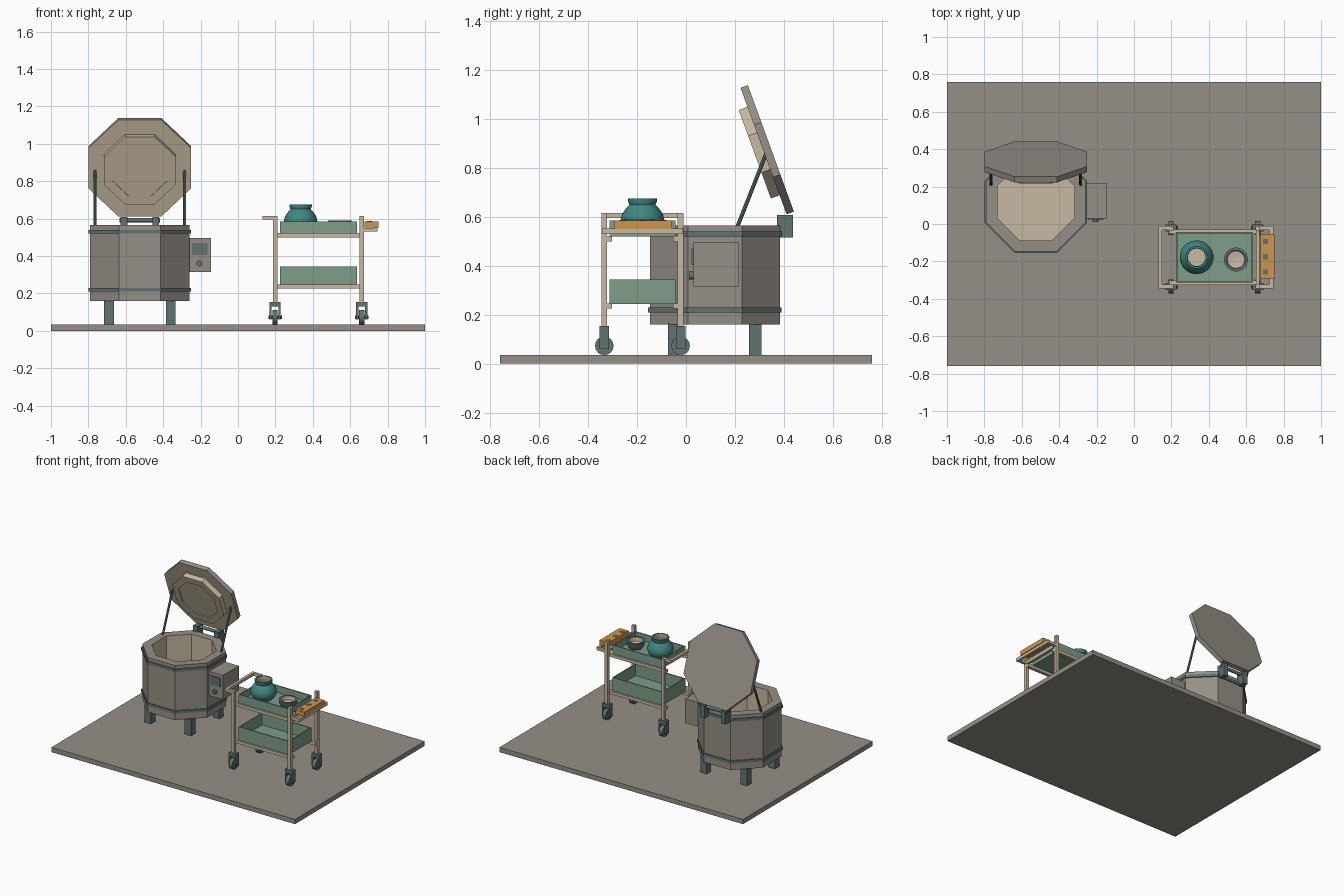
import bpy, bmesh
from math import cos, sin, pi, radians
from mathutils import Vector, Matrix

cube = bpy.data.objects.get("Cube")
if cube:
    bpy.data.objects.remove(cube, do_unlink=True)


def material(name, *rgb):
    m = bpy.data.materials.new(name)
    m.use_nodes = True
    m.diffuse_color = (*rgb, 1)
    m.node_tree.nodes["Principled BSDF"].inputs["Base Color"].default_value = (*rgb, 1)
    return m


GRAY = material("warm_gray", 0.30, 0.275, 0.24)
STEEL = material("dark_steel", 0.12, 0.17, 0.17)
CREAM = material("cream", 0.57, 0.49, 0.36)
GREEN = material("sage_green", 0.21, 0.34, 0.25)
TEAL = material("teal_glaze", 0.05, 0.24, 0.22)
ORANGE = material("orange_wood", 0.62, 0.30, 0.07)


def finish(name, bm, mats, smooth=False):
    bmesh.ops.recalc_face_normals(bm, faces=bm.faces)
    me = bpy.data.meshes.new(name)
    bm.to_mesh(me)
    bm.free()
    for m in mats:
        me.materials.append(m)
    ob = bpy.data.objects.new(name, me)
    bpy.context.collection.objects.link(ob)
    if smooth:
        bpy.ops.object.select_all(action="DESELECT")
        ob.select_set(True)
        bpy.context.view_layer.objects.active = ob
        bpy.ops.object.shade_smooth_by_angle(angle=radians(40))
    return ob


def box(name, x, y, z, mat, hollow=None):
    """Box from (low, high) ranges; hollow = (wall, depth) opens the top."""
    bm = bmesh.new()
    spans = (x, y, z)
    mid = Vector([(a + b) / 2 for a, b in spans])
    size = [b - a for a, b in spans]
    bmesh.ops.create_cube(bm, size=1, matrix=Matrix.Translation(mid) @ Matrix.Diagonal((*size, 1)))
    if hollow:
        top = max(bm.faces, key=lambda f: f.calc_center_median().z)
        bmesh.ops.inset_region(bm, faces=[top], thickness=hollow[0])
        inner = bmesh.ops.extrude_discrete_faces(bm, faces=[top])["faces"]
        bmesh.ops.translate(bm, verts=inner[0].verts, vec=(0, 0, -hollow[1]))
    return finish(name, bm, [mat])


def around(c, half):
    return (c - half, c + half)


def lathe(name, profile, sides, mats, loc, segment_mats=None, smooth=False):
    """Revolve (radius, height) points; octagon radii are measured to the flats."""
    bm = bmesh.new()
    k = 1 / cos(pi / sides) if sides == 8 else 1
    rings = []
    for r, z in profile:
        ring = []
        for i in range(sides):
            a = 2 * pi * (i + 0.5) / sides
            ring.append(bm.verts.new((r * k * cos(a), r * k * sin(a), z)))
        rings.append(ring)
    for s in range(len(rings) - 1):
        for i in range(sides):
            j = (i + 1) % sides
            f = bm.faces.new((rings[s][i], rings[s][j], rings[s + 1][j], rings[s + 1][i]))
            f.material_index = segment_mats[s] if segment_mats else 0
    bmesh.ops.remove_doubles(bm, verts=bm.verts, dist=1e-5)
    ob = finish(name, bm, mats, smooth)
    ob.location = loc
    return ob


def rod(name, a, b, radius, mat, sides=12):
    a, b = Vector(a), Vector(b)
    bm = bmesh.new()
    d = b - a
    turn = d.to_track_quat("Z", "Y").to_matrix().to_4x4()
    bmesh.ops.create_cone(bm, cap_ends=True, segments=sides, radius1=radius, radius2=radius,
                          depth=d.length, matrix=Matrix.Translation((a + b) / 2) @ turn)
    return finish(name, bm, [mat], smooth=sides > 8)


# Floor slab
box("floor", (-1, 1), (-0.76, 0.76), (0, 0.035), GRAY)

# Kiln body, with a cream firing chamber
KX, KY = -0.525, 0.118
lathe("kiln_body", [(0, 0.16), (0.266, 0.16), (0.266, 0.565), (0.206, 0.565), (0.206, 0.22), (0, 0.22)],
      8, [GRAY, CREAM], (KX, KY, 0), [0, 0, 0, 1, 1])
for label, z in (("lower", 0.21), ("upper", 0.52)):
    lathe(label + "_band", [(0.262, z), (0.273, z), (0.273, z + 0.02), (0.262, z + 0.02), (0.262, z)],
          8, [STEEL], (KX, KY, 0))
for sx in (-1, 1):
    for sy in (-1, 1):
        box("kiln_leg", around(KX + sx * 0.165, 0.026), around(KY + sy * 0.165, 0.026), (0.035, 0.165), STEEL)

# Open lid with its insulating plug
lid = lathe("kiln_lid", [(0, 0), (0.275, 0), (0.275, 0.032), (0.192, 0.032), (0.192, 0.07),
                         (0.145, 0.07), (0.145, 0.064), (0, 0.064)],
            8, [GRAY, CREAM], (KX, 0.347, 0.88), [0, 0, 1, 1, 1, 1, 1])
lid.rotation_euler.x = radians(110)

# Hinge and lid props
for s in (-1, 1):
    box("hinge_bracket", around(KX + s * 0.085, 0.018), (0.372, 0.437), (0.515, 0.608), STEEL)
    x = KX + s * 0.24
    rod("lid_prop", (x, 0.21, 0.56), (x, 0.33, 0.865), 0.008, STEEL, 8)
rod("hinge_pin", (KX - 0.108, 0.408, 0.592), (KX + 0.108, 0.408, 0.592), 0.012, STEEL)

# Control box
box("control_box", (-0.265, -0.145), (0.03, 0.217), (0.315, 0.495), GRAY)
box("control_screen", (-0.247, -0.163), (0.023, 0.031), (0.405, 0.47), STEEL)
rod("control_knob", (-0.207, 0.031, 0.36), (-0.207, 0.012, 0.36), 0.016, STEEL)

# Cart frame and casters
CY = -0.178
POSTS_X = (0.198, 0.662)
for s in (-1, 1):
    y = CY + s * 0.156
    for x in POSTS_X:
        box("cart_post", around(x, 0.012), around(y, 0.012), (0.15, 0.615), CREAM)
        box("caster_crown", around(x, 0.03), around(y, 0.019), (0.13, 0.155), STEEL)
        for t in (-1, 1):
            box("caster_fork", around(x + t * 0.024, 0.006), around(y, 0.019), (0.06, 0.135), STEEL)
        rod("caster_wheel", (x - 0.014, y, 0.073), (x + 0.014, y, 0.073), 0.038, STEEL, 16)
        rod("caster_axle", (x - 0.036, y, 0.073), (x + 0.036, y, 0.073), 0.01, STEEL, 8)
    for z in (0.225, 0.5):
        box("shelf_rail", (0.186, 0.674), around(CY + s * 0.136, 0.012), (z, z + 0.022), CREAM)
    box("handle_arm", (0.13, 0.2), around(y, 0.01), (0.595, 0.615), CREAM)
    box("rack_arm", (0.662, 0.745), around(y, 0.01), (0.53, 0.55), CREAM)
box("handle_bar", (0.13, 0.15), around(CY, 0.166), (0.595, 0.615), CREAM)
for x in (0.662, 0.735):
    box("rack_bar", around(x, 0.01), around(CY, 0.166), (0.53, 0.553), CREAM)

# Trays
box("upper_tray", (0.225, 0.635), around(CY, 0.135), (0.52, 0.585), GREEN, (0.012, 0.05))
box("lower_tray", (0.225, 0.635), around(CY, 0.135), (0.245, 0.345), GREEN, (0.012, 0.085))

# Wooden tool block with dark slots
box("tool_block", (0.677, 0.75), (-0.292, -0.057), (0.551, 0.585), ORANGE)
for y in (-0.257, -0.175, -0.093):
    box("tool_slot", around(0.703, 0.014), around(y, 0.014), (0.583, 0.587), STEEL)

# Glazed pot and cup with bare cream insides
lathe("pot", [(0, 0.535), (0.06, 0.535), (0.082, 0.56), (0.09, 0.588), (0.084, 0.612), (0.066, 0.638),
              (0.054, 0.65), (0.06, 0.664), (0.06, 0.675), (0.049, 0.675), (0.047, 0.65), (0.072, 0.6), (0.05, 0.55), (0, 0.55)],
      24, [TEAL, CREAM], (0.335, CY, 0), [0] * 9 + [1] * 4, True)
lathe("cup", [(0, 0.535), (0.045, 0.535), (0.06, 0.56), (0.064, 0.589), (0.05, 0.589),
              (0.046, 0.56), (0, 0.55)],
      24, [STEEL, CREAM], (0.545, -0.19, 0), [0, 0, 0, 0, 1, 1], True)
